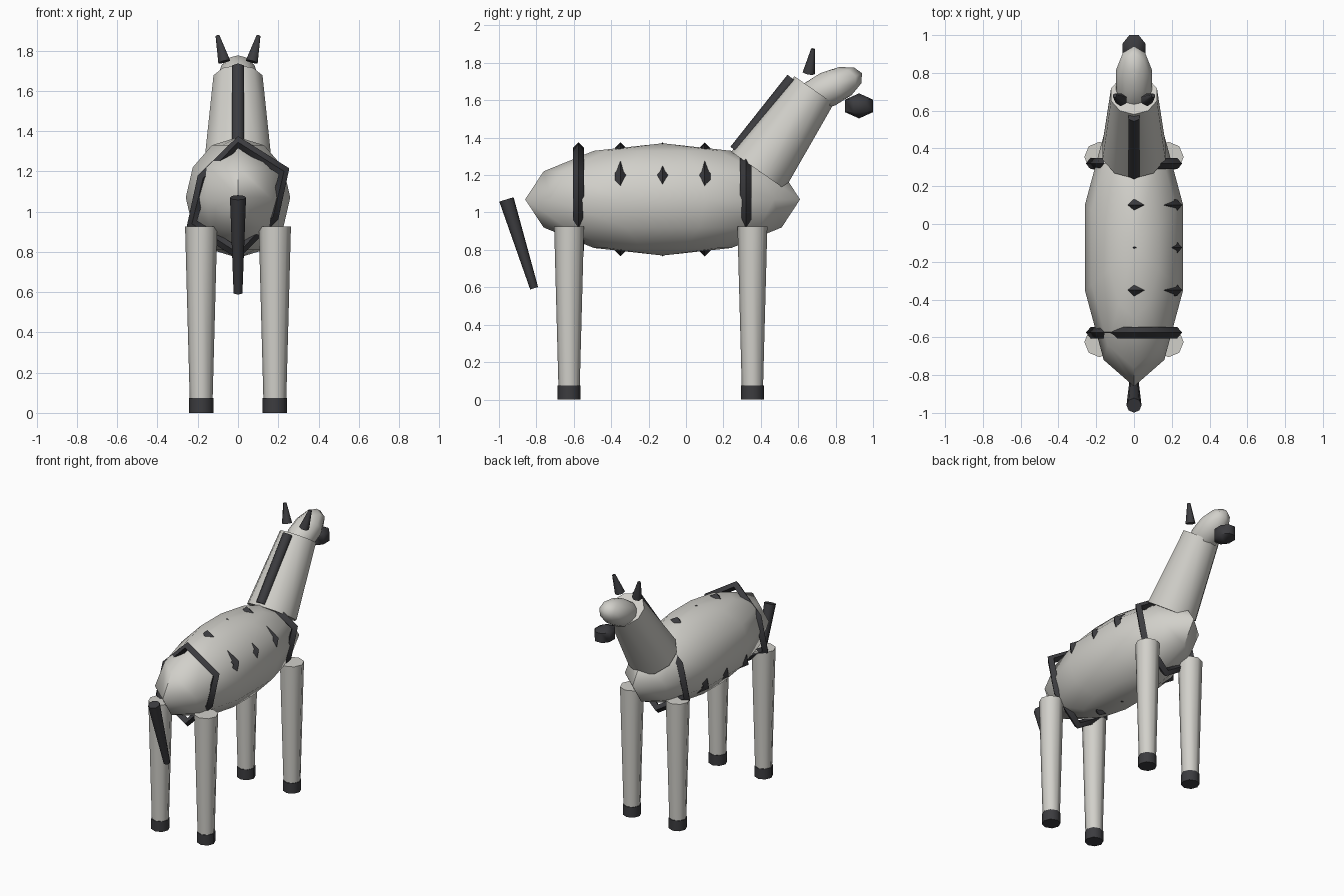
import bpy, bmesh, math
from mathutils import Matrix, Vector

if "Cube" in bpy.data.objects:
    bpy.data.objects.remove(bpy.data.objects["Cube"], do_unlink=True)


def make_material(name, rgb):
    mat = bpy.data.materials.new(name)
    mat.use_nodes = True
    mat.diffuse_color = (*rgb, 1)
    mat.node_tree.nodes["Principled BSDF"].inputs["Base Color"].default_value = (*rgb, 1)
    return mat


coat = make_material("pale coat", (0.64, 0.63, 0.59))
dark = make_material("dark charcoal", (0.045, 0.045, 0.05))


def finish(name, bm, mat):
    bmesh.ops.recalc_face_normals(bm, faces=bm.faces)
    mesh = bpy.data.meshes.new(name)
    bm.to_mesh(mesh)
    bm.free()
    mesh.materials.append(mat)
    obj = bpy.data.objects.new(name, mesh)
    bpy.context.collection.objects.link(obj)
    bpy.ops.object.select_all(action='DESELECT')
    obj.select_set(True)
    bpy.context.view_layer.objects.active = obj
    bpy.ops.object.shade_smooth_by_angle(angle=math.radians(62))
    return obj


def ellipsoid(name, centre, radii, segments, rings, mat, tilt=0, spin=0):
    bm = bmesh.new()
    matrix = (Matrix.Translation(centre) @ Matrix.Rotation(math.radians(tilt), 4, 'X')
              @ Matrix.Diagonal((*radii, 1)) @ Matrix.Rotation(math.radians(spin), 4, 'Z'))
    bmesh.ops.create_uvsphere(bm, u_segments=segments, v_segments=rings, radius=1, matrix=matrix)
    return finish(name, bm, mat)


def tapered(name, start, end, r_start, r_end, mat, sides=8):
    start, end = Vector(start), Vector(end)
    axis = end - start
    matrix = (Matrix.Translation((start + end) / 2)
              @ axis.to_track_quat('Z', 'Y').to_matrix().to_4x4())
    bm = bmesh.new()
    bmesh.ops.create_cone(bm, cap_ends=True, segments=sides, radius1=r_start,
                          radius2=r_end, depth=axis.length, matrix=matrix)
    return finish(name, bm, mat)


def stripe(name, y):
    # Uneven six-sided hoop with a diamond cross-section
    half = [(0, 0.305), (0.255, 0.145), (0.2, -0.11)]
    corners = half + [(-x, -z) for x, z in half]
    bm = bmesh.new()
    rings = []
    for x, z in corners:
        out = Vector((x, 0, z))
        step = out.normalized() * 0.03
        mid = Vector((0, y, 1.07)) + out - step
        side = Vector((0, 0.03, 0))
        rings.append([bm.verts.new(mid + d) for d in (step, side, -step, -side)])
    for i, ring in enumerate(rings):
        nxt = rings[(i + 1) % len(rings)]
        for j in range(4):
            k = (j + 1) % 4
            bm.faces.new((ring[j], ring[k], nxt[k], nxt[j]))
    return finish(name, bm, dark)


# Barrel body and its hoops
ellipsoid("body", (0, -0.125, 1.07), (0.273, 0.735, 0.3), 10, 6, coat)
for i, y in enumerate((-0.575, -0.35, -0.125, 0.1, 0.32)):
    stripe(f"body_stripe_{i + 1}", y)

# Neck, mane and head
tapered("neck", (0, 0.385, 1.225), (0, 0.685, 1.655), 0.175, 0.128, coat, 10)
tapered("mane", (0, 0.265, 1.33), (0, 0.57, 1.715), 0.035, 0.035, dark, 6)
ellipsoid("head", (0, 0.76, 1.66), (0.1, 0.2, 0.095), 10, 6, coat, tilt=25)
ellipsoid("muzzle", (0, 0.925, 1.57), (0.075, 0.094, 0.067), 8, 3, dark, spin=22.5)

# Tail
tapered("tail", (0, -0.96, 1.07), (0, -0.812, 0.595), 0.04, 0.022, dark)

# Paired ears, legs and hooves
for side, s in (("left", 1), ("right", -1)):
    tapered(f"{side}_ear", (s * 0.068, 0.657, 1.745), (s * 0.102, 0.68, 1.875),
            0.034, 0.011, dark, 6)
    for place, y in (("rear", -0.625), ("front", 0.355)):
        x = s * 0.183
        tapered(f"{place}_{side}_leg", (x, y, 0.07), (x, y, 0.925), 0.057, 0.08, coat)
        tapered(f"{place}_{side}_hoof", (x, y, 0), (x, y, 0.075), 0.061, 0.061, dark)
